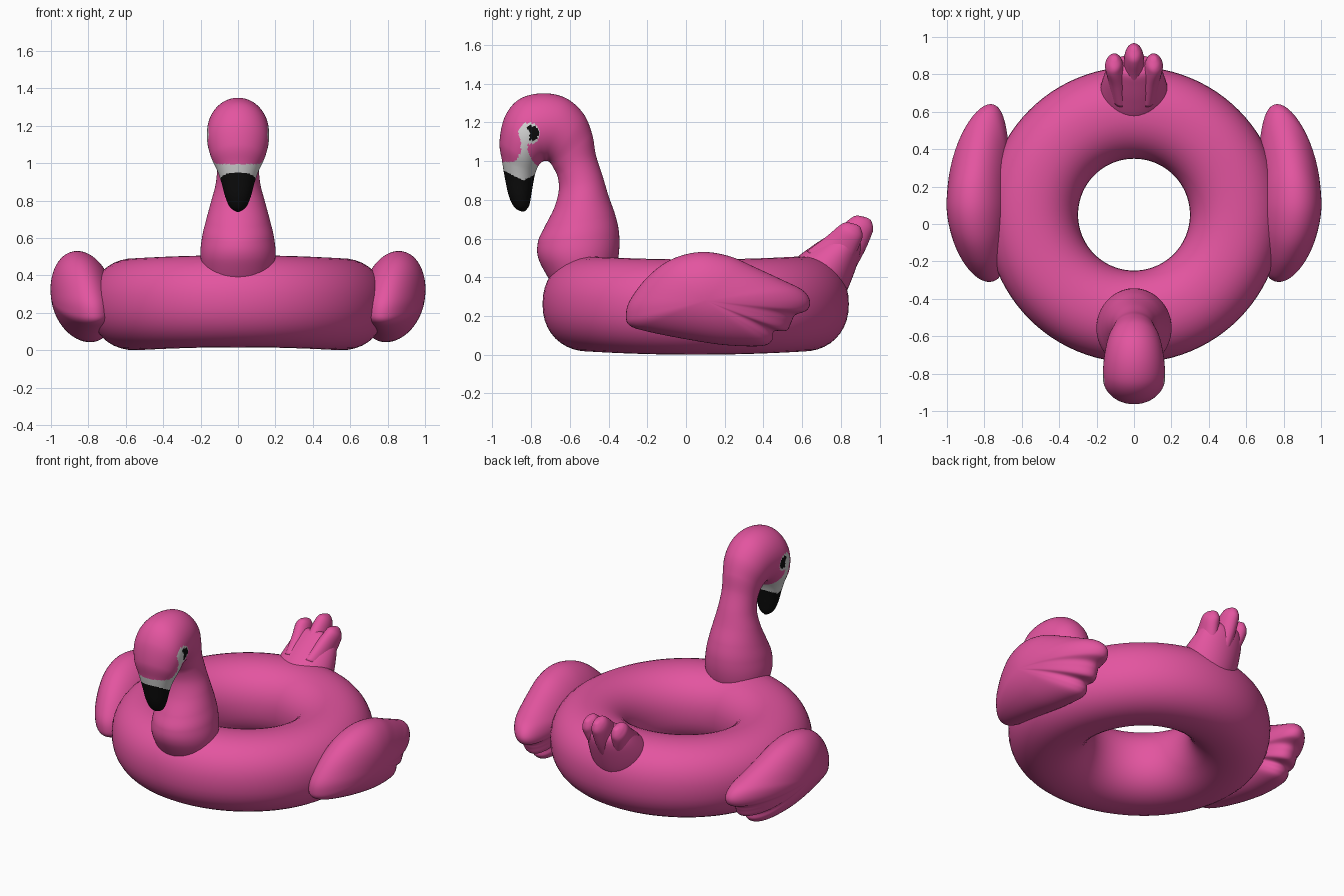
import bpy, bmesh, math
from mathutils import Vector

if "Cube" in bpy.data.objects:
    bpy.data.objects.remove(bpy.data.objects["Cube"])


def material(name, rgb):
    m = bpy.data.materials.new(name)
    m.diffuse_color = (*rgb, 1)
    m.use_nodes = True
    m.node_tree.nodes["Principled BSDF"].inputs["Base Color"].default_value = m.diffuse_color
    return m


PINK = material("pink vinyl", (0.77, 0.09, 0.35))
WHITE = material("soft white", (0.65, 0.65, 0.65))
BLACK = material("black", (0.004, 0.004, 0.004))


def spline(pts, k, closed=False):
    """Catmull-Rom through points of any dimension."""
    n, out = len(pts), []
    get = (lambda i: pts[i % n]) if closed else (lambda i: pts[max(0, min(n - 1, i))])
    for i in range(n if closed else n - 1):
        quad = [get(i + j) for j in (-1, 0, 1, 2)]
        for s in range(k):
            t = s / k
            out.append(tuple(
                0.5 * (2 * b + (c - a) * t + (2 * a - 5 * b + 4 * c - d) * t * t
                       + (3 * b - a - 3 * c + d) * t ** 3)
                for a, b, c, d in zip(*quad)))
    if not closed:
        out.append(tuple(pts[-1]))
    return out


def skin(name, rows, wrap=False, rule=None):
    """Skin closed rows of points; cap the ends unless the rows wrap."""
    bm = bmesh.new()
    vs = [[bm.verts.new(p) for p in row] for row in rows]
    m, n = len(vs), len(vs[0])
    for i in range(m if wrap else m - 1):
        a, b = vs[i], vs[(i + 1) % m]
        for j in range(n):
            bm.faces.new((a[j], a[(j + 1) % n], b[(j + 1) % n], b[j]))
    if not wrap:
        bm.faces.new(vs[0])
        bm.faces.new(vs[-1])
    bmesh.ops.recalc_face_normals(bm, faces=bm.faces)
    for f in bm.faces:
        f.smooth = True
        if rule:
            f.material_index = rule(f.calc_center_median())
    me = bpy.data.meshes.new(name)
    bm.to_mesh(me)
    bm.free()
    for mat in ((PINK, WHITE, BLACK) if rule else (PINK,)):
        me.materials.append(mat)
    ob = bpy.data.objects.new(name, me)
    bpy.context.collection.objects.link(ob)
    return ob


def loft(name, sections, k, n, rule=None):
    """Sections: y,z of one edge, y,z of the opposite edge, half width, centre x."""
    rows = []
    for y0, z0, y1, z1, w, x in spline(sections, k):
        mid = Vector((x, (y0 + y1) / 2, (z0 + z1) / 2))
        half = Vector((0, (y1 - y0) / 2, (z1 - z0) / 2))
        side = Vector((w, 0, 0))
        rows.append([mid + half * math.cos(2 * math.pi * j / n)
                     + side * math.sin(2 * math.pi * j / n) for j in range(n)])
    return skin(name, rows, rule=rule)


# Swim ring: slightly squared tube, sagging a little at the sides
def power(v, e):
    return math.copysign(abs(v) ** e, v)


rows = []
for i in range(96):
    a = 2 * math.pi * i / 96
    row = []
    for j in range(40):
        b = 2 * math.pi * j / 40
        r = 0.545 + 0.246 * power(math.cos(b), 0.92)
        z = 0.254 - 0.008 * math.cos(2 * a) + 0.246 * power(math.sin(b), 0.92)
        row.append((r * math.cos(a), 0.05 + r * math.sin(a), z))
    rows.append(row)
skin("ring", rows, wrap=True)


# Face markings: black bill tip, white bill base, white streak and eye patch
def face_colour(c):
    y, z = c.y, c.z
    if y > -0.74 or z < 0.7:
        return 0
    if z < 0.90 + 0.5 * abs(y + 0.84):
        return 2
    if abs(c.x) > 0.06:
        if math.hypot(y + 0.835, z - 1.14) < 0.03:
            return 1
        if math.hypot(y + 0.797, z - 1.145) < 0.038:
            return 2
        if math.hypot(y + 0.81, z - 1.143) < 0.055:
            return 1
        if abs(y + 0.835) < 0.018 and z < 1.14:
            return 1
    top = 0.995 + 0.08 * math.exp(-((y + 0.835) / 0.03) ** 2) - 0.6 * max(0, y + 0.8)
    return 1 if z < top else 0


# Neck, head and bill in one sweep
loft("neck_and_head", [
    (-0.69, 0.36, -0.39, 0.34, 0.17, 0),
    (-0.76, 0.49, -0.35, 0.50, 0.20, 0),
    (-0.765, 0.58, -0.345, 0.62, 0.193, 0),
    (-0.73, 0.66, -0.365, 0.72, 0.172, 0),
    (-0.68, 0.76, -0.40, 0.82, 0.145, 0),
    (-0.657, 0.85, -0.43, 0.92, 0.12, 0),
    (-0.663, 0.92, -0.465, 1.03, 0.112, 0),
    (-0.685, 0.965, -0.485, 1.14, 0.12, 0),
    (-0.70, 0.99, -0.53, 1.245, 0.138, 0),
    (-0.715, 1.0, -0.62, 1.325, 0.152, 0),
    (-0.725, 1.0, -0.74, 1.35, 0.162, 0),
    (-0.735, 1.0, -0.86, 1.32, 0.166, 0),
    (-0.75, 0.99, -0.935, 1.23, 0.163, 0),
    (-0.765, 0.97, -0.963, 1.10, 0.143, 0),
    (-0.78, 0.93, -0.95, 1.0, 0.112, 0),
    (-0.79, 0.88, -0.935, 0.91, 0.088, 0),
    (-0.80, 0.82, -0.915, 0.82, 0.068, 0),
    (-0.81, 0.77, -0.885, 0.76, 0.043, 0),
    (-0.83, 0.742, -0.845, 0.738, 0.008, 0),
], 18, 80, face_colour)

# Wings: puffed outline with three feather lobes at the back
OUTLINE = [
    (-0.31, 0.20), (-0.29, 0.28), (-0.20, 0.40), (-0.08, 0.49), (0.07, 0.53),
    (0.22, 0.51), (0.36, 0.45), (0.50, 0.385), (0.60, 0.335), (0.64, 0.28),
    (0.625, 0.23), (0.565, 0.205), (0.545, 0.17), (0.52, 0.125), (0.455, 0.12),
    (0.445, 0.075), (0.39, 0.045), (0.20, 0.05), (0.0, 0.08), (-0.20, 0.12),
    (-0.29, 0.15)]
edge = spline(OUTLINE, 6, closed=True)
for side, label in ((1, "right"), (-1, "left")):
    rows = []
    for i in range(33):
        u = math.pi * (0.002 + 0.996 * i / 32)
        row = []
        for ey, ez in edge:
            y = 0.10 + (ey - 0.10) * math.sin(u)
            z = 0.28 + (ez - 0.28) * math.sin(u)
            x = 0.83 - 0.24 * (y - 0.13) ** 2 + 0.12 * (z - 0.28)
            row.append((side * (x + 0.17 * math.cos(u)), y, z))
        rows.append(row)
    skin(label + "_wing", rows)

# Tail: tapered root with three feather tips
loft("tail_root", [
    (0.52, 0.42, 0.80, 0.27, 0.175, 0),
    (0.56, 0.49, 0.84, 0.35, 0.183, 0),
    (0.65, 0.56, 0.875, 0.44, 0.168, 0),
    (0.735, 0.615, 0.90, 0.52, 0.145, 0),
    (0.79, 0.645, 0.905, 0.57, 0.115, 0),
    (0.83, 0.64, 0.89, 0.60, 0.06, 0),
    (0.855, 0.625, 0.865, 0.618, 0.01, 0),
], 6, 40)
for name, x0, x1, dy, dz in (("tail_tip_middle", 0, 0, 0, 0),
                             ("tail_tip_right", 0.07, 0.105, -0.055, -0.035),
                             ("tail_tip_left", -0.07, -0.105, -0.055, -0.035)):
    loft(name, [
        (0.68 + dy, 0.57 + dz, 0.86 + dy, 0.42 + dz, 0.06, x0),
        (0.78 + dy, 0.645 + dz, 0.92 + dy, 0.53 + dz, 0.056, (x0 + x1) / 2),
        (0.845 + dy, 0.70 + dz, 0.955 + dy, 0.61 + dz, 0.05, x1),
        (0.88 + dy, 0.718 + dz, 0.967 + dy, 0.65 + dz, 0.038, x1),
        (0.92 + dy, 0.712 + dz, 0.957 + dy, 0.69 + dz, 0.018, x1),
        (0.938 + dy, 0.706 + dz, 0.943 + dy, 0.703 + dz, 0.003, x1),
    ], 6, 28)
